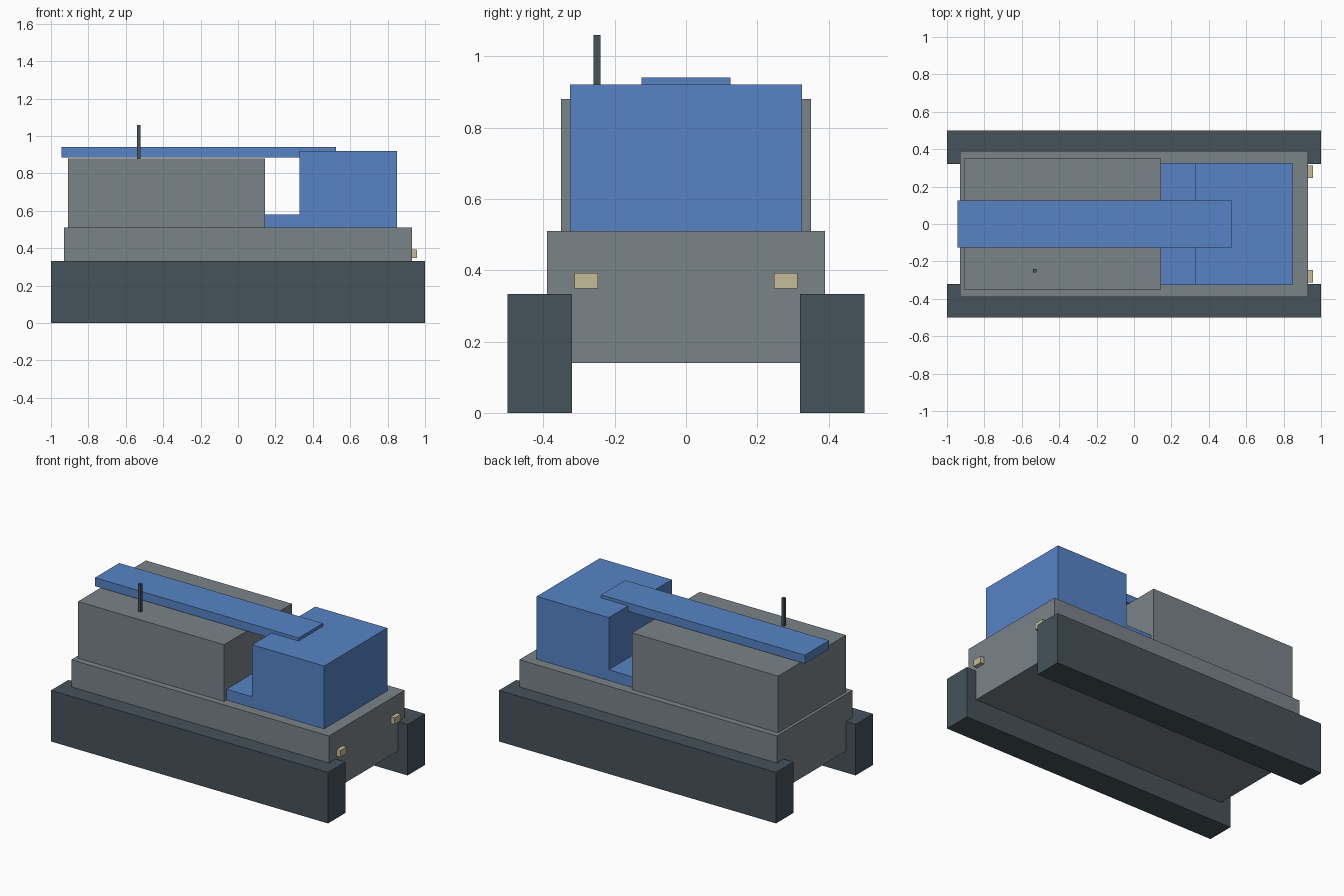
import bpy
import bmesh
from mathutils import Vector

cube = bpy.data.objects.get("Cube")
if cube:
    bpy.data.objects.remove(cube, do_unlink=True)


def material(name, rgb):
    """Flat colour given as 0-255 sRGB, stored as linear."""
    col = [((c / 255 + 0.055) / 1.055) ** 2.4 for c in rgb] + [1.0]
    mat = bpy.data.materials.new(name)
    mat.use_nodes = True
    mat.diffuse_color = col
    mat.node_tree.nodes["Principled BSDF"].inputs["Base Color"].default_value = col
    return mat


grey = material("hull grey", (122, 131, 137))
dark = material("track slate", (70, 82, 91))
blue = material("cab blue", (87, 132, 198))
cream = material("lamp cream", (196, 189, 152))


def extrude_profile(name, points, y0, y1, mat):
    """Prism from an x-z outline, swept from y0 to y1."""
    bm = bmesh.new()
    face = bm.faces.new([bm.verts.new((x, y0, z)) for x, z in points])
    swept = bmesh.ops.extrude_face_region(bm, geom=[face])["geom"]
    verts = [g for g in swept if isinstance(g, bmesh.types.BMVert)]
    bmesh.ops.translate(bm, verts=verts, vec=Vector((0, y1 - y0, 0)))
    bmesh.ops.recalc_face_normals(bm, faces=bm.faces)
    mesh = bpy.data.meshes.new(name)
    bm.to_mesh(mesh)
    bm.free()
    mesh.materials.append(mat)
    obj = bpy.data.objects.new(name, mesh)
    bpy.context.collection.objects.link(obj)
    return obj


def box(name, x, y, z, mat):
    outline = [(x[0], z[0]), (x[1], z[0]), (x[1], z[1]), (x[0], z[1])]
    return extrude_profile(name, outline, y[0], y[1], mat)


# Hull and rear engine housing
box("hull", (-0.93, 0.93), (-0.39, 0.39), (0.14, 0.51), grey)
box("engine_housing", (-0.91, 0.145), (-0.35, 0.35), (0.51, 0.88), grey)

# Cab with its low step behind
cab = [(0.145, 0.51), (0.85, 0.51), (0.85, 0.92),
       (0.33, 0.92), (0.33, 0.58), (0.145, 0.58)]
extrude_profile("cab", cab, -0.325, 0.325, blue)

# Long roof beam and aerial
box("roof_beam", (-0.945, 0.525), (-0.125, 0.125), (0.885, 0.94), blue)
box("aerial", (-0.54, -0.52), (-0.26, -0.24), (0.88, 1.06), dark)

# Tracks and lamps on both sides
for side, s in (("left", 1), ("right", -1)):
    box(side + "_track", (-1, 1), sorted((s * 0.32, s * 0.5)), (0, 0.333), dark)
    box(side + "_lamp", (0.93, 0.957), sorted((s * 0.247, s * 0.312)), (0.348, 0.392), cream)
